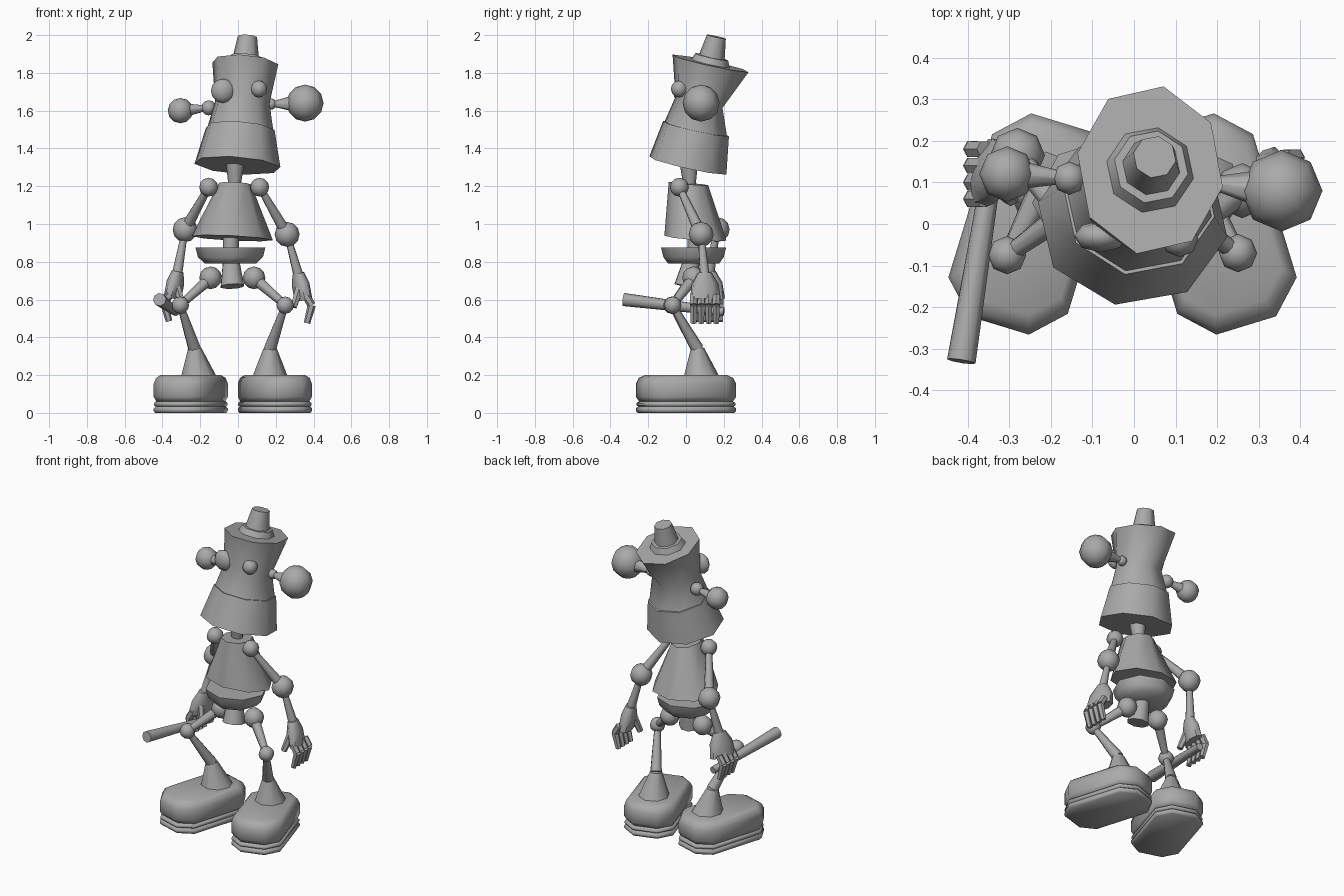
import bpy, bmesh, math
from mathutils import Vector, Matrix

cube = bpy.data.objects.get("Cube")
if cube:
    bpy.data.objects.remove(cube, do_unlink=True)

grey = bpy.data.materials.new("plain_grey")
grey.use_nodes = True
tone = (0.4, 0.4, 0.4, 1)
grey.diffuse_color = tone
grey.node_tree.nodes["Principled BSDF"].inputs["Base Color"].default_value = tone
UP = Vector((0, 0, 1))


def finish(name, bm, matrix=None):
    if matrix:
        bm.transform(matrix)
    bmesh.ops.recalc_face_normals(bm, faces=bm.faces)
    mesh = bpy.data.meshes.new(name)
    bm.to_mesh(mesh)
    bm.free()
    mesh.materials.append(grey)
    obj = bpy.data.objects.new(name, mesh)
    bpy.context.collection.objects.link(obj)
    bpy.ops.object.select_all(action='DESELECT')
    obj.select_set(True)
    bpy.context.view_layer.objects.active = obj
    bpy.ops.object.shade_smooth_by_angle(angle=math.radians(58))
    return obj


def skin(bm, loops):
    """Bridge matching point loops and close both ends."""
    rows = [[bm.verts.new(p) for p in loop] for loop in loops]
    n = len(rows[0])
    for a, b in zip(rows, rows[1:]):
        for i in range(n):
            j = (i + 1) % n
            bm.faces.new((a[i], a[j], b[j], b[i]))
    bm.faces.new(rows[0][::-1])
    bm.faces.new(rows[-1])


def turned(name, base, axis, rings, phase=0, sides=8):
    """Rings of (distance, radius x, radius y, shift y) along a tilted axis."""
    loops = []
    for t, rx, ry, dy in rings:
        angles = [math.radians(phase) + math.tau * i / sides for i in range(sides)]
        loops.append([(rx * math.cos(a), dy + ry * math.sin(a), t) for a in angles])
    bm = bmesh.new()
    skin(bm, loops)
    turn = UP.rotation_difference(Vector(axis)).to_matrix().to_4x4()
    return finish(name, bm, Matrix.Translation(base) @ turn)


def tube(name, p, q, r1, r2, sides=8):
    p, q = Vector(p), Vector(q)
    length = (q - p).length
    return turned(name, p, q - p, [(0, r1, r1, 0), (length, r2, r2, 0)], sides=sides)


def ball(name, centre, r, squash=1):
    bm = bmesh.new()
    bmesh.ops.create_uvsphere(bm, u_segments=8, v_segments=6, radius=r)
    return finish(name, bm, Matrix.Translation(centre) @ Matrix.Diagonal((1, squash, 1, 1)))


# Head: jaw, skull and hat share one leaning axis
head, lean = (-0.003, 0.01, 1.31), (0.075, 0.215, 0.97)
turned("jaw", head, lean, [(0, .232, .213, 0), (.2, .185, .182, 0)], -11)
turned("skull", head, lean,
       [(.19, .18, .175, 0), (.34, .147, .13, -.015), (.555, .178, .21, 0)], -11)
turned("hat_brim", head, lean, [(.53, .118, .118, 0), (.59, .09, .09, 0)], -11)
turned("hat_crown", head, lean, [(.56, .075, .075, 0), (.7, .052, .052, 0)], -11)
ball("right_eye", (-.08, -.03, 1.705), .064, .6)
ball("left_eye", (.11, -.035, 1.715), .045)

# Ears: knob, flaring stem and ball
for side, knob, knob_r, tip, tip_r in (
        ("right", (-.155, .11, 1.615), .04, (-.305, .12, 1.6), .067),
        ("left", (.175, .1, 1.635), .03, (.355, .08, 1.64), .098)):
    ball(side + "_ear_knob", knob, knob_r)
    tube(side + "_ear_stem", knob, tip, .012, tip_r * .6)
    ball(side + "_ear_ball", tip, tip_r)

# Trunk
tube("neck", (-.02, .02, 1.15), (-.015, .015, 1.33), .025, .05)
turned("torso", (-.03, .05, .925), (.05, .08, 1),
       [(0, .215, .165, 0), (.285, .085, .105, -.06)])
tube("spine", (-.04, .05, .8), (-.035, .05, 1.0), .042, .042)
turned("hip_bowl", (-.04, .04, .79), UP,
       [(0, .135, .135, 0), (.035, .172, .16, 0), (.085, .185, .172, 0)])
tube("pelvis", (-.037, .03, .81), (-.03, 0, .67), .045, .066)

# Arms and hands
for side, s, shoulder, elbow, wrist in (
        ("right", -1, (-.155, -.01, 1.195), (-.28, .165, .97), (-.325, .12, .72)),
        ("left", 1, (.115, -.035, 1.195), (.26, .08, .945), (.325, .1, .71))):
    ball(side + "_shoulder", shoulder, .05)
    ball(side + "_elbow", elbow, .066)
    tube(side + "_upper_arm", shoulder, elbow, .018, .032)
    tube(side + "_forearm", elbow, wrist, .016, .028)
    w = Vector(wrist)
    turned(side + "_palm", w, (s * .2, .03, -1),
           [(-.03, .03, .04, 0), (.03, .044, .075, 0), (.115, .042, .088, 0)], 22.5)
    for i in range(4):
        y = -.06 + .04 * i
        root, knuckle, tip = (w + Vector((s * x, y, z)) for x, z in
                              ((.035, -.09), (.065, -.14), (.04, -.235)))
        tube(f"{side}_finger_base_{i}", root, knuckle, .021, .022, 6)
        tube(f"{side}_finger_tip_{i}", knuckle, tip, .022, .017, 6)
    tube(side + "_thumb", w + Vector((0, -.03, -.05)),
         w + Vector((s * -.03, -.06, -.15)), .024, .018, 6)

# Stick held in the right hand
tube("stick", (-.33, .2, .535), (-.415, -.33, .6), .022, .035)

# Foot outline: a rectangle with cut corners
hw, hl, cut = .15, .255, .075
corner = [(hw, hl - cut), (hw - cut, hl)]
outline = corner + [(-x, y) for x, y in corner[::-1]]
outline += [(-x, -y) for x, y in outline]
shoe = [(.06, .93), (.085, 1), (.155, 1), (.185, .94), (.2, .82)]
sole = [(0, .96), (.01, 1), (.024, 1), (.034, .95), (.04, .99), (.052, .99), (.062, .93)]

# Legs and feet
for side, s, hip, knee, ankle, foot_x in (
        ("right", -1, (-.145, .04, .715), (-.305, -.075, .57), (-.23, .06, .34), -.25),
        ("left", 1, (.085, .04, .715), (.25, -.07, .57), (.17, .06, .34), .195)):
    ball(side + "_hip", hip, .06)
    ball(side + "_knee", knee, .046)
    tube(side + "_thigh", hip, knee, .032, .02)
    tube(side + "_shin", knee, ankle, .018, .035)
    tube(side + "_ankle", (ankle[0] + s * -.005 + (.015 if s < 0 else .005), .08, .18),
         ankle, .098, .036)
    place = Matrix.Translation((foot_x, 0, 0)) @ Matrix.Rotation(s * math.radians(17), 4, 'Z')
    for part, profile in (("shoe", shoe), ("sole", sole)):
        bm = bmesh.new()
        skin(bm, [[(x * k, y * k, z) for x, y in outline] for z, k in profile])
        finish(f"{side}_{part}", bm, place)
